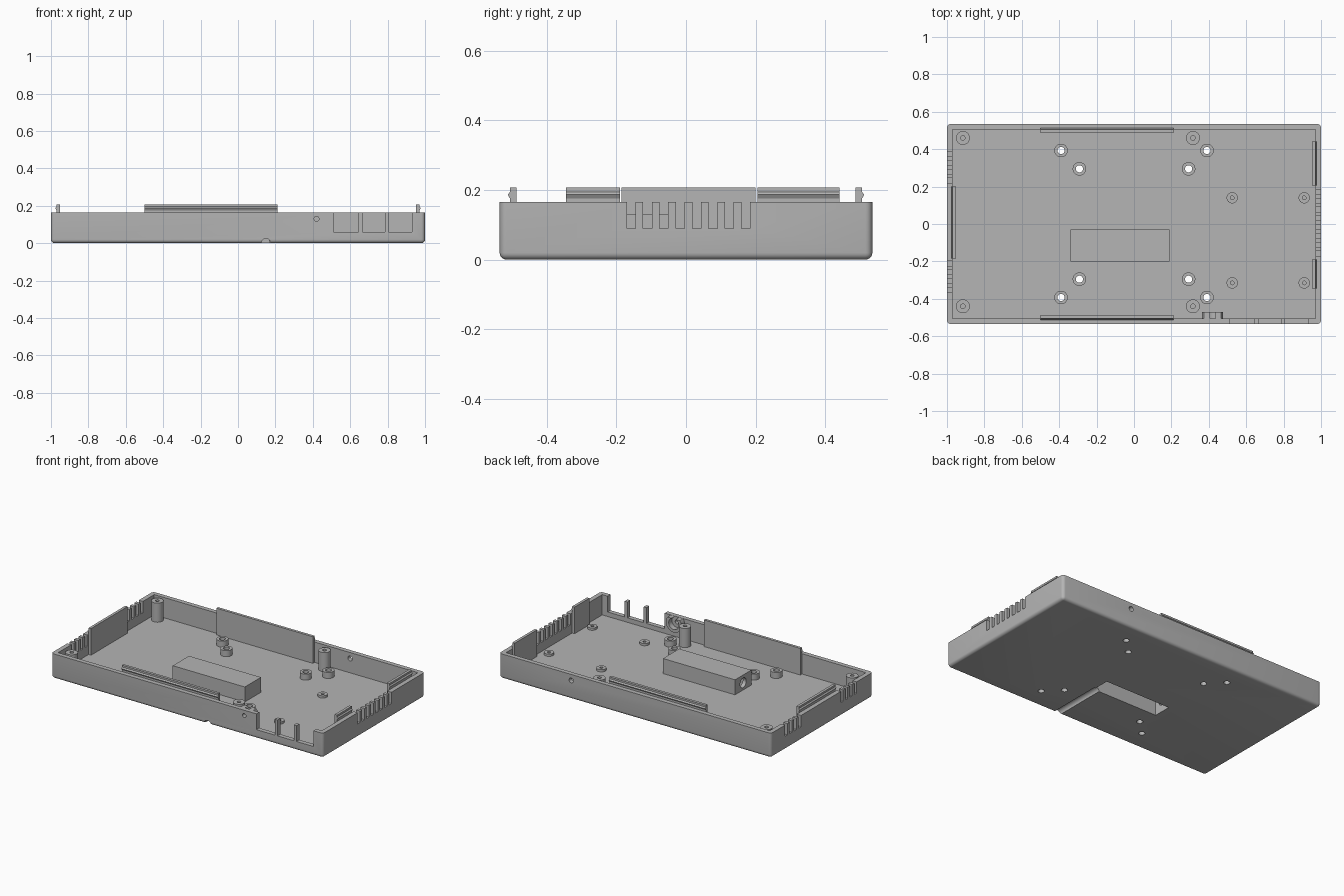
import bpy, bmesh, math
from mathutils import Matrix, Vector

if "Cube" in bpy.data.objects:
    bpy.data.objects.remove(bpy.data.objects["Cube"], do_unlink=True)

grey = bpy.data.materials.new("plain grey plastic")
grey.use_nodes = True
grey.diffuse_color = (0.46, 0.46, 0.46, 1)
grey.node_tree.nodes["Principled BSDF"].inputs["Base Color"].default_value = (0.46, 0.46, 0.46, 1)

HX, HY, RIM, FLOOR, TOP = 1.0, 0.535, 0.165, 0.03, 0.207
IN_X, IN_Y = 0.97, 0.505


def finish(name, bm):
    bmesh.ops.recalc_face_normals(bm, faces=bm.faces)
    mesh = bpy.data.meshes.new(name)
    bm.to_mesh(mesh)
    bm.free()
    mesh.materials.append(grey)
    ob = bpy.data.objects.new(name, mesh)
    bpy.context.scene.collection.objects.link(ob)
    return ob


def box(name, x, y, z):
    bm = bmesh.new()
    bmesh.ops.create_cube(bm, size=1)
    for v in bm.verts:
        v.co = Vector([lo + (c + 0.5) * (hi - lo) for c, (lo, hi) in zip(v.co, (x, y, z))])
    return finish(name, bm)


def cylinder(name, centre, r, length, axis="Z"):
    bm = bmesh.new()
    bmesh.ops.create_cone(bm, cap_ends=True, segments=32, radius1=r, radius2=r, depth=length)
    turn = {"Z": Matrix(), "Y": Matrix.Rotation(math.pi / 2, 4, "X"),
            "X": Matrix.Rotation(math.pi / 2, 4, "Y")}[axis]
    bm.transform(Matrix.Translation(centre) @ turn)
    return finish(name, bm)


def boolean(target, tool, operation="DIFFERENCE"):
    mod = target.modifiers.new("shape", "BOOLEAN")
    mod.operation, mod.object, mod.solver = operation, tool, "EXACT"
    bpy.context.view_layer.objects.active = target
    bpy.ops.object.modifier_apply(modifier=mod.name)
    bpy.data.objects.remove(tool, do_unlink=True)


def smooth(ob):
    bpy.ops.object.select_all(action="DESELECT")
    ob.select_set(True)
    bpy.context.view_layer.objects.active = ob
    bpy.ops.object.shade_smooth_by_angle(angle=math.radians(35))


def boss(name, x, y, r, hole, top):
    # hollow round standoff, lathed from its wall section
    bm = bmesh.new()
    pts = [(hole, FLOOR - 0.002), (r, FLOOR - 0.002), (r, top), (hole, top)]
    vs = [bm.verts.new((x + a, y, z)) for a, z in pts]
    edges = [bm.edges.new((vs[i], vs[(i + 1) % 4])) for i in range(4)]
    bmesh.ops.spin(bm, geom=vs + edges, cent=(x, y, 0), axis=(0, 0, 1),
                   angle=2 * math.pi, steps=32, use_merge=True)
    bmesh.ops.remove_doubles(bm, verts=bm.verts, dist=0.0001)
    smooth(finish(name, bm))


def lip(name, start, end, wall, along_x):
    # upright snap plate against a wall, with a ridge facing outwards
    sign = 1 if wall > 0 else -1
    section = [(-0.018, FLOOR), (-0.018, TOP), (0, TOP), (0, 0.195),
               (0.007, 0.187), (0, 0.175), (0, FLOOR)]
    bm = bmesh.new()
    vs = []
    for d, z in section:
        across = wall + sign * d
        vs.append(bm.verts.new((start, across, z) if along_x else (across, start, z)))
    face = bm.faces.new(vs)
    moved = bmesh.ops.extrude_face_region(bm, geom=[face])["geom"]
    step = Vector((end - start, 0, 0) if along_x else (0, end - start, 0))
    bmesh.ops.translate(bm, vec=step, verts=[g for g in moved if isinstance(g, bmesh.types.BMVert)])
    finish(name, bm)


# Tray shell with rounded corners and lower edge
tray = box("tray", (-HX, HX), (-HY, HY), (0, RIM))
bm = bmesh.new()
bm.from_mesh(tray.data)
rounded = [e for e in bm.edges if any(v.co.z < 0.01 for v in e.verts)]
bmesh.ops.bevel(bm, geom=rounded, offset=0.02, segments=5, profile=0.5, affect="EDGES")
bm.to_mesh(tray.data)
bm.free()
boolean(tray, box("cavity", (-IN_X, IN_X), (-IN_Y, IN_Y), (FLOOR, 0.3)))

# Raised compartment, open underneath, with cable hole and cable groove
boolean(tray, box("compartment", (-0.34, 0.19), (-0.2, -0.03), (0.015, 0.13)), "UNION")
boolean(tray, box("recess", (-0.315, 0.165), (-0.175, -0.055), (-0.1, 0.108)))
boolean(tray, cylinder("cable_hole", (-0.33, -0.115, 0.078), 0.032, 0.06, "X"))
boolean(tray, cylinder("groove", (0.15, -0.36, 0), 0.025, 0.4, "Y"))

# Front port openings
for x0, x1 in ((0.51, 0.645), (0.665, 0.785), (0.805, 0.93)):
    boolean(tray, box("port", (x0, x1), (-0.6, -0.49), (0.06, 0.3)))

# Vent slots in both end walls
for side, first, count in ((1, -0.17, 8), (-1, 0.22, 4), (-1, -0.365, 4)):
    for i in range(count):
        y = first + i * 0.047
        x = sorted((side * 0.96, side * 1.05))
        boolean(tray, box("vent", x, (y, y + 0.025), (0.09, 0.3)))

# Round holes in the front and back walls
boolean(tray, cylinder("front_hole", (0.42, -0.52, 0.13), 0.013, 0.1, "Y"))
boolean(tray, cylinder("back_hole", (0.47, 0.52, 0.125), 0.016, 0.1, "Y"))

# Through-hole standoffs
for x, y in ((0.39, 0.393), (0.292, 0.295)):
    for sx in (-1, 1):
        for sy in (-1, 1):
            px, py = sx * x, sy * y
            boolean(tray, cylinder("screw_hole", (px, py, 0), 0.019, 0.2))
            boss("through_standoff", px, py, 0.036, 0.019, 0.07)
smooth(tray)

# Tall corner posts and low board standoffs
for x in (-0.915, 0.315):
    for y in (0.46, -0.44):
        boss("tall_post", x, y, 0.037, 0.012, 0.157)
for x in (0.525, 0.91):
    for y in (0.14, -0.315):
        boss("low_standoff", x, y, 0.03, 0.01, 0.045)

# Ring holder inside the front wall, trimmed level with the rim
ring = cylinder("button_ring", (0.42, -0.488, 0.13), 0.057, 0.036, "Y")
boolean(ring, cylinder("ring_bore", (0.42, -0.488, 0.13), 0.037, 0.1, "Y"))
boolean(ring, box("ring_trim", (0.3, 0.55), (-0.6, -0.4), (RIM - 0.001, 0.3)))
smooth(ring)

# Snap lips on all four walls
lip("front_lip", -0.5, 0.21, -IN_Y, True)
lip("back_lip", -0.5, 0.21, IN_Y, True)
lip("left_end_lip", -0.185, 0.2, -IN_X, False)
lip("right_end_lip_rear", 0.205, 0.44, IN_X, False)
lip("right_end_lip_front", -0.345, -0.19, IN_X, False)
